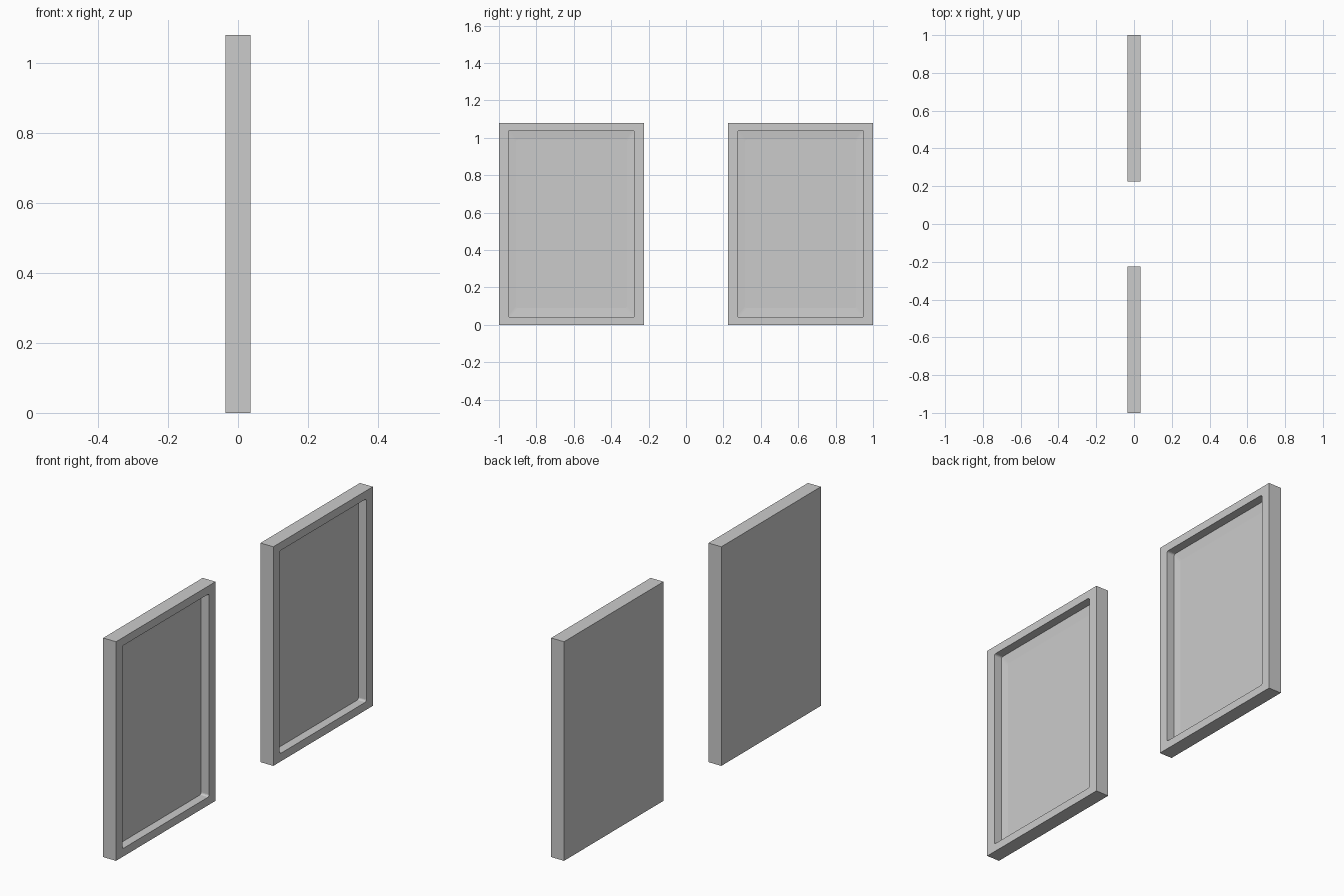
import bpy, bmesh, math

if "Cube" in bpy.data.objects:
    bpy.data.objects.remove(bpy.data.objects["Cube"])

W, H, T = 0.775, 1.08, 0.035   # panel width, height, half thickness
SEG = 4                        # segments per recess corner


def ring(bm, x, w, h, r):
    """Rounded rectangle loop in the plane at x."""
    verts = []
    for k, (sy, sz) in enumerate([(1, 1), (-1, 1), (-1, -1), (1, -1)]):
        for i in range(SEG + 1):
            a = math.pi / 2 * (k + i / SEG)
            verts.append(bm.verts.new((x,
                                       sy * (w / 2 - r) + r * math.cos(a),
                                       sz * (h / 2 - r) + r * math.sin(a))))
    return verts


def panel(name, y):
    bm = bmesh.new()
    # back, outer front edge, recess rim, recess foot, shallow dished floor
    loops = [ring(bm, *p) for p in [
        (-T, W, H, 0),
        (T, W, H, 0),
        (T, W - 0.1, H - 0.08, 0.01),
        (-0.008, W - 0.1, H - 0.08, 0.01),
        (-0.012, W - 0.18, H - 0.18, 0.01)]]
    n = len(loops[0])
    for a, b in zip(loops, loops[1:]):
        for i in range(n):
            j = (i + 1) % n
            bm.faces.new((a[i], a[j], b[j], b[i]))
    bm.faces.new(loops[0][::-1])
    bm.faces.new(loops[-1])
    bmesh.ops.remove_doubles(bm, verts=bm.verts, dist=1e-5)
    bmesh.ops.recalc_face_normals(bm, faces=bm.faces)
    me = bpy.data.meshes.new(name)
    bm.to_mesh(me)
    bm.free()
    ob = bpy.data.objects.new(name, me)
    ob.location = (0, y, H / 2)
    bpy.context.collection.objects.link(ob)


# Two matching panels either side of the centre gap
for name, s in (("left_panel", -1), ("right_panel", 1)):
    panel(name, s * (1 - W / 2))
